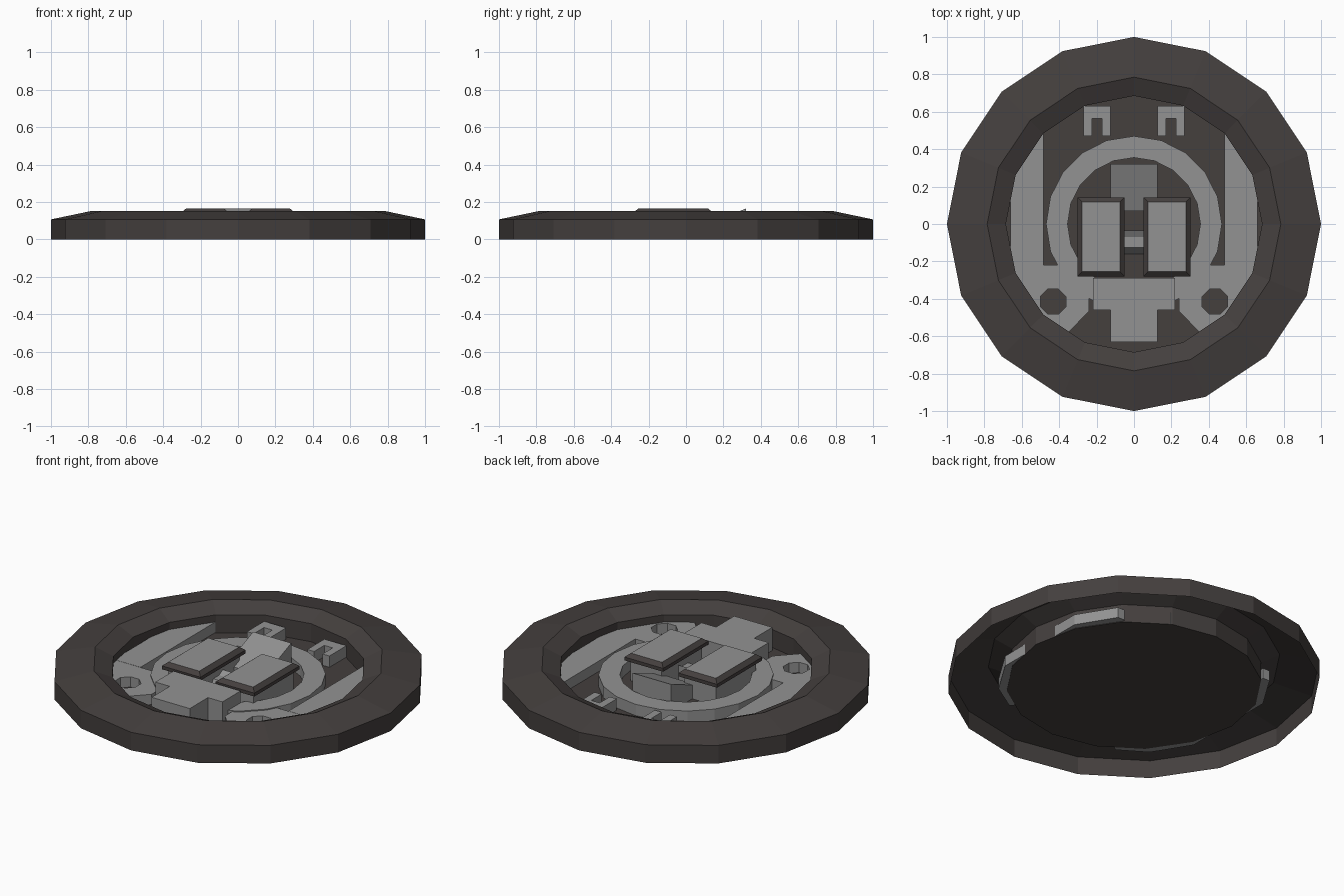
import bpy, bmesh
from math import sin, cos, pi
from mathutils import Matrix

cube = bpy.data.objects.get("Cube")
if cube:
    bpy.data.objects.remove(cube)


def material(name, color):
    m = bpy.data.materials.new(name)
    m.use_nodes = True
    m.diffuse_color = (*color, 1)
    m.node_tree.nodes["Principled BSDF"].inputs["Base Color"].default_value = (*color, 1)
    return m


dark = material("charcoal", (0.058, 0.050, 0.048))
grey = material("mid grey", (0.29, 0.29, 0.29))


def finish(bm, name, *mats):
    bmesh.ops.recalc_face_normals(bm, faces=bm.faces)
    mesh = bpy.data.meshes.new(name)
    bm.to_mesh(mesh)
    bm.free()
    for m in mats:
        mesh.materials.append(m)
    obj = bpy.data.objects.new(name, mesh)
    bpy.context.collection.objects.link(obj)
    return obj


def circle(r, n, cx=0, cy=0, turn=0):
    return [(cx + r * cos(2 * pi * i / n + turn), cy + r * sin(2 * pi * i / n + turn))
            for i in range(n)]


def rect(x0, x1, y0, y1):
    return [(x0, y0), (x1, y0), (x1, y1), (x0, y1)]


def prism(name, mat, loops, z0, z1, matrix=None):
    """Extrude an outline, with optional hole outlines, from z0 to z1."""
    bm = bmesh.new()
    for loop in loops:
        vs = [bm.verts.new((x, y, z0)) for x, y in loop]
        for a, b in zip(vs, vs[1:] + vs[:1]):
            bm.edges.new((a, b))
    bmesh.ops.triangle_fill(bm, edges=bm.edges[:], use_beauty=True, use_dissolve=False)
    ext = bmesh.ops.extrude_face_region(bm, geom=bm.faces[:], use_keep_orig=True)
    tops = [g for g in ext["geom"] if isinstance(g, bmesh.types.BMVert)]
    bmesh.ops.translate(bm, verts=tops, vec=(0, 0, z1 - z0))
    bmesh.ops.dissolve_limit(bm, angle_limit=0.01, verts=bm.verts[:], edges=bm.edges[:])
    if matrix:
        bm.transform(matrix)
    return finish(bm, name, mat)


def side(loop, s):
    return [(s * x, y) for x, y in loop]


# Hollow rim and recessed floor, open underneath
bm = bmesh.new()
rows = []
for r, z in [(1, 0), (1, 0.107), (0.785, 0.152), (0.685, 0.107), (0.685, 0)]:
    rows.append([bm.verts.new((x, y, z)) for x, y in circle(r, 16)])
for low, high in zip(rows, rows[1:]):
    for i in range(16):
        j = (i + 1) % 16
        bm.faces.new((low[i], low[j], high[j], high[i]))
bm.faces.new(rows[-1])
finish(bm, "rim_and_floor", dark)

# Flat ring around the middle
BASE = 0.003
prism("inner_ring", grey, [circle(0.47, 20, turn=pi / 2), circle(0.355, 20, turn=pi / 2)],
      BASE, 0.07)

# Raised tongue at the front
tongue = [(-0.22, -0.29), (-0.22, -0.46), (-0.125, -0.46), (-0.125, -0.63),
          (0.125, -0.63), (0.125, -0.46), (0.22, -0.46), (0.22, -0.29)]
prism("front_tongue", grey, [tongue], BASE, 0.14)

# Mirrored side parts
bar = [(0.485, -0.22), (0.66, -0.22), (0.66, 0.29), (0.53, 0.5), (0.485, 0.5)]
claw = [(0.41, -0.22), (0.66, -0.22), (0.66, -0.29), (0.53, -0.5), (0.37, -0.6),
        (0.24, -0.465), (0.24, -0.385)]
clip = [(0.125, 0.47), (0.125, 0.63), (0.27, 0.63), (0.27, 0.47),
        (0.225, 0.47), (0.225, 0.565), (0.17, 0.565), (0.17, 0.47)]
hole = circle(0.073, 8, 0.432, -0.415, pi / 8)
for s, label in ((1, "left"), (-1, "right")):
    prism(label + "_side_bar", grey, [side(bar, s)], BASE, 0.065)
    prism(label + "_claw", grey, [side(claw, s), side(hole, s)], BASE, 0.064)
    prism(label + "_back_clip", grey, [side(clip, s)], BASE, 0.07)
    prism(label + "_pad_base", grey, [side(rect(0.075, 0.28, -0.255, 0.12), s)], BASE, 0.13)

    # Pad with a dark bevelled border and a grey top
    bm = bmesh.new()
    loops = []
    for inset, z in ((0, 0.125), (0, 0.145), (0.025, 0.165)):
        pts = side(rect(0.05 + inset, 0.303 - inset, -0.28 + inset, 0.143 - inset), s)
        loops.append([bm.verts.new((x, y, z)) for x, y in pts])
    for low, high in zip(loops, loops[1:]):
        for i in range(4):
            j = (i + 1) % 4
            bm.faces.new((low[i], low[j], high[j], high[i]))
    bm.faces.new(loops[0])
    bm.faces.new(loops[-1]).material_index = 1
    finish(bm, label + "_pad", dark, grey)

# Wedges between the pads: (y, z) profiles swept along x
ACROSS = Matrix(((0, 0, 1, 0), (1, 0, 0, 0), (0, 1, 0, 0), (0, 0, 0, 1)))
back = [(0.07, BASE), (0.07, 0.065), (0.32, 0.165), (0.32, BASE)]
prism("back_wedge", grey, [back], -0.125, 0.125, ACROSS)
nose = [(-0.16, BASE), (-0.125, 0.07), (-0.07, 0.07), (-0.035, 0.09), (-0.035, BASE)]
prism("centre_nose", grey, [nose], -0.08, 0.08, ACROSS)
